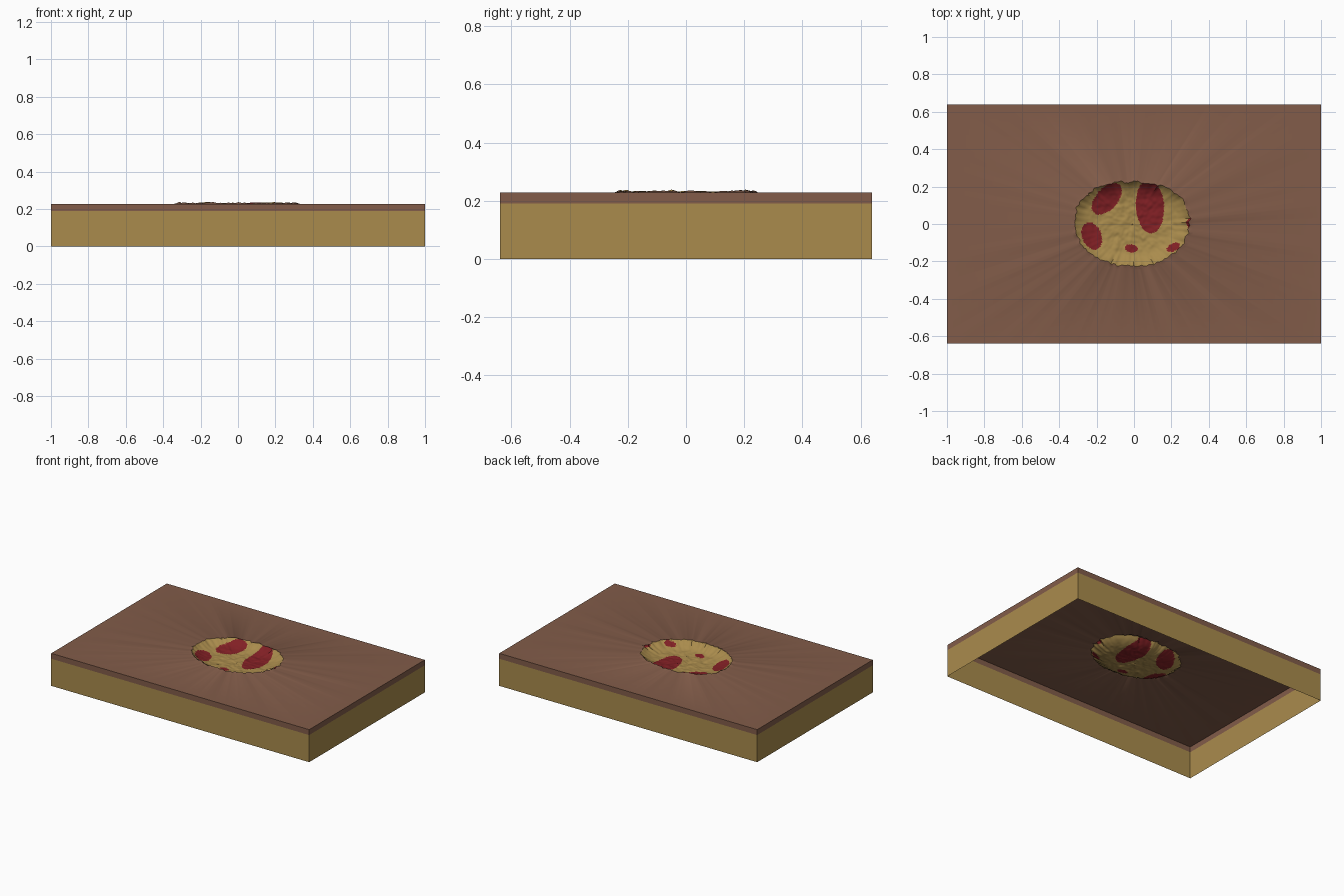
import bpy, bmesh, math
from mathutils import Vector, noise

cube = bpy.data.objects.get("Cube")
if cube:
    bpy.data.objects.remove(cube, do_unlink=True)

HX, HY, TOP, BAND = 1.0, 0.64, 0.228, 0.19   # slab half sizes, top, colour split
SEGMENTS, RINGS, DEPTH = 192, 44, 0.045


def material(name, colour):
    mat = bpy.data.materials.new(name)
    mat.use_nodes = True
    mat.diffuse_color = (*colour, 1)
    bsdf = mat.node_tree.nodes["Principled BSDF"]
    bsdf.inputs["Base Color"].default_value = (*colour, 1)
    bsdf.inputs["Roughness"].default_value = 0.8
    return mat


brown = material("brown skin", (0.223, 0.107, 0.067))
tan = material("tan flesh", (0.40, 0.26, 0.073))
red = material("dark red", (0.22, 0.014, 0.018))


def finish(bm, name, mats, smooth=False):
    mesh = bpy.data.meshes.new(name)
    bm.to_mesh(mesh)
    bm.free()
    obj = bpy.data.objects.new(name, mesh)
    bpy.context.collection.objects.link(obj)
    for mat in mats:
        mesh.materials.append(mat)
    if smooth:
        bpy.ops.object.select_all(action='DESELECT')
        obj.select_set(True)
        bpy.context.view_layer.objects.active = obj
        bpy.ops.object.shade_smooth_by_angle(angle=math.radians(40))
    return obj


# Open-bottomed side walls, one band per colour
def wall_band(name, low, high, mat):
    bm = bmesh.new()
    bmesh.ops.create_cube(bm, size=1)
    bmesh.ops.scale(bm, vec=(2 * HX, 2 * HY, high - low), verts=bm.verts)
    bmesh.ops.translate(bm, vec=(0, 0, (low + high) / 2), verts=bm.verts)
    caps = [f for f in bm.faces if abs(f.normal.z) > 0.5]
    bmesh.ops.delete(bm, geom=caps, context='FACES_ONLY')
    finish(bm, name, [mat])


wall_band("lower_walls", 0, BAND, tan)
wall_band("upper_walls", BAND, TOP, brown)

# Red patches: centre x, y, radii, tilt in degrees
PATCHES = [
    (0.085, 0.095, 0.075, 0.145, 3),
    (-0.145, 0.135, 0.10, 0.058, 48),
    (-0.225, -0.065, 0.052, 0.075, 20),
    (-0.015, -0.13, 0.035, 0.021, -10),
    (0.21, -0.125, 0.04, 0.02, 25),
    (0.295, 0.005, 0.014, 0.022, 0),
]


def is_red(p):
    for x, y, rx, ry, tilt in PATCHES:
        a = math.radians(tilt)
        dx, dy = p.x - x, p.y - y
        u = (dx * math.cos(a) + dy * math.sin(a)) / rx
        v = (dy * math.cos(a) - dx * math.sin(a)) / ry
        if u * u + v * v < 1:
            return True
    return False


# Ragged oval outline of the hollow, a little squarer at the back
def outline(angle):
    c, s = math.cos(angle), math.sin(angle)
    power = 2.35 if s > 0 else 2.05
    r = (abs(c / 0.305) ** power + abs(s / 0.225) ** power) ** (-1 / power)
    around = Vector((c, s, 0))
    return r + 0.012 * noise.noise(around * 5) + 0.010 * noise.noise(around * 16)


def ring_point(angle, t, z):
    r = outline(angle) * t
    return Vector((r * math.cos(angle) - 0.01, r * math.sin(angle), z))


def lip(angle):
    return 0.005 + 0.008 * noise.noise(Vector((math.cos(angle), math.sin(angle), 3)) * 9)


def edge_point(angle):
    c, s = math.cos(angle), math.sin(angle)
    k = 1 / max(abs(c) / HX, abs(s) / HY)
    return Vector((c * k, s * k, TOP))


angles = [2 * math.pi * i / SEGMENTS for i in range(SEGMENTS)]

# Top sheet: hollow, raised lip and flat surround joined as concentric rings
bm = bmesh.new()
rings = []
for j in range(1, RINGS + 1):
    t = j / RINGS
    ring = []
    for a in angles:
        p = ring_point(a, t, 0)
        bump = 0.006 * noise.noise(p * 22) + 0.003 * noise.noise(p * 50)
        p.z = TOP - DEPTH * (1 - t ** 5) + bump * (1 - t ** 4) + max(lip(a), 0.001) * t ** 8
        ring.append(bm.verts.new(p))
    rings.append(ring)
for t, rise in ((1.03, 0.8), (1.08, 0)):
    rings.append([bm.verts.new(ring_point(a, t, TOP + rise * max(lip(a), 0))) for a in angles])
border = [bm.verts.new(edge_point(a)) for a in angles]
for sx in (-1, 1):
    for sy in (-1, 1):
        corner = Vector((sx * HX, sy * HY, TOP))
        min(border, key=lambda v: (v.co - corner).length).co = corner
rings.append(border)

centre = bm.verts.new((-0.01, 0, TOP - DEPTH))
for i in range(SEGMENTS):
    k = (i + 1) % SEGMENTS
    bm.faces.new((centre, rings[0][i], rings[0][k]))
    for inner, outer in zip(rings, rings[1:]):
        face = bm.faces.new((inner[i], outer[i], outer[k], inner[k]))
        if outer in rings[RINGS:]:
            face.material_index = 1
for face in bm.faces:
    p = face.calc_center_median()
    if face.material_index == 0 and is_red(p):
        face.material_index = 2
finish(bm, "top_with_hollow", [tan, brown, red], smooth=True)
